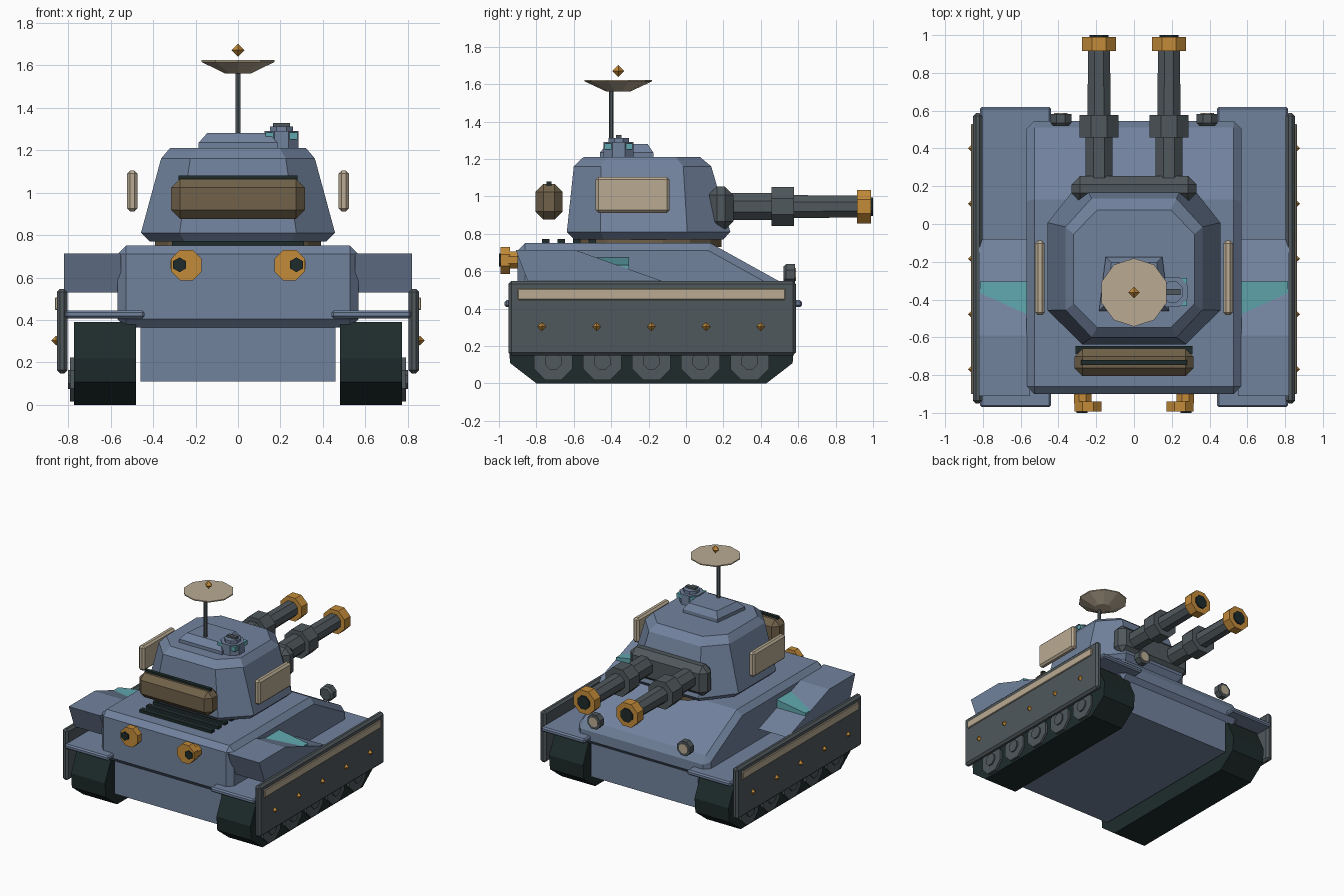
import bpy, bmesh, math
from mathutils import Matrix, Vector

if "Cube" in bpy.data.objects:
    bpy.data.objects.remove(bpy.data.objects["Cube"])


def material(name, rgb):
    m = bpy.data.materials.new(name)
    m.use_nodes = True
    m.diffuse_color = (*rgb, 1)
    m.node_tree.nodes["Principled BSDF"].inputs["Base Color"].default_value = (*rgb, 1)
    return m


BLUE = material("slate blue", (0.165, 0.223, 0.337))
GREY = material("gunmetal grey", (0.08, 0.098, 0.107))
DARK = material("dark green", (0.013, 0.024, 0.024))
GOLD = material("gold", (0.55, 0.26, 0.042))
BEIGE = material("beige", (0.49, 0.41, 0.295))
BROWN = material("brown", (0.165, 0.122, 0.069))
CYAN = material("cyan", (0.117, 0.39, 0.43))


def finish(bm, name, mat, bevel=0):
    bmesh.ops.recalc_face_normals(bm, faces=bm.faces)
    if bevel:
        edges = [e for e in bm.edges if e.calc_face_angle(0) > math.radians(40)]
        bmesh.ops.bevel(bm, geom=edges, offset=bevel, segments=1, affect='EDGES', profile=0.5)
    me = bpy.data.meshes.new(name)
    bm.to_mesh(me)
    bm.free()
    me.materials.append(mat)
    ob = bpy.data.objects.new(name, me)
    bpy.context.scene.collection.objects.link(ob)
    return ob


def box(name, mat, x, y, z, bevel=0):
    """Box given by its (min, max) range on each axis."""
    bm = bmesh.new()
    bmesh.ops.create_cube(bm, size=1)
    for v in bm.verts:
        v.co = Vector([(a + b) / 2 + c * (b - a) for c, (a, b) in zip(v.co, (x, y, z))])
    return finish(bm, name, mat, bevel)


def loft(name, mat, rings, bevel=0):
    """Skin closed rings of equal length and cap both ends."""
    bm = bmesh.new()
    loops = [[bm.verts.new(p) for p in r] for r in rings]
    n = len(loops[0])
    for a, b in zip(loops, loops[1:]):
        for i in range(n):
            bm.faces.new((a[i], a[(i + 1) % n], b[(i + 1) % n], b[i]))
    bm.faces.new(loops[0])
    bm.faces.new(loops[-1])
    return finish(bm, name, mat, bevel)


def extrude_x(name, mat, profile, x0, x1, bevel=0):
    return loft(name, mat, [[(x, y, z) for y, z in profile] for x in (x0, x1)], bevel)


def turned(name, mat, axis, center, steps, sides=8):
    """Flat-sided turned part; steps are (position along axis, apothem)."""
    rings = []
    for t, r in steps:
        ring = []
        for i in range(sides):
            a = 2 * math.pi * (i + 0.5) / sides
            u, v = [f(a) * r / math.cos(math.pi / sides) for f in (math.cos, math.sin)]
            off = {'X': (t, u, v), 'Y': (u, t, v), 'Z': (u, v, t)}[axis]
            ring.append(Vector(center) + Vector(off))
        rings.append(ring)
    return loft(name, mat, rings)


def diamond(name, mat, center, r):
    bm = bmesh.new()
    bmesh.ops.create_cone(bm, segments=4, radius1=r, radius2=0, depth=r, cap_ends=False,
                          matrix=Matrix.Translation((0, 0, r / 2)))
    low = bmesh.ops.duplicate(bm, geom=bm.verts[:] + bm.edges[:] + bm.faces[:])
    for v in [g for g in low["geom"] if isinstance(g, bmesh.types.BMVert)]:
        v.co.z *= -1
    bmesh.ops.remove_doubles(bm, verts=bm.verts, dist=0.0001)
    bmesh.ops.translate(bm, verts=bm.verts, vec=center)
    return finish(bm, name, mat)


def mirrored(s, lo, hi):
    return tuple(sorted((s * lo, s * hi)))


# Hull
box("lower_hull", BLUE, (-.46, .46), (-.86, .51), (.11, .4))
extrude_x("upper_hull", BLUE, [(-.9, .365), (-.9, .75), (.13, .75), (.545, .52), (.545, .365)],
          -.568, .568, .04)
for i in range(4):
    y = -.75 + .083 * i
    box(f"engine_louvre_{i + 1}", DARK, (-.31, .31), (y - .02, y + .02), (.735, .772))

# Running gear, skirts and sponsons, repeated on each side
TRACK = [(-.8, 0), (.43, 0), (.57, .108), (.58, .22), (.5, .39), (-.87, .39), (-.95, .22), (-.94, .108)]
SPONSON = [(-.91, .712), (-.59, .712), (-.08, .53), (-.84, .53)]
for s, side in ((1, "left"), (-1, "right")):
    extrude_x(side + "_track", DARK, TRACK, s * .48, s * .772)
    for i in range(5):
        y = -.71 + .2625 * i
        turned(f"{side}_wheel_{i + 1}", GREY, 'X', (0, y, .12), [(s * .74, .103), (s * .79, .103)])
        turned(f"{side}_wheel_hub_{i + 1}", GREY, 'X', (0, y, .12), [(s * .78, .045), (s * .8, .045)])
        diamond(f"{side}_skirt_bolt_{i + 1}", GOLD, (s * .856, -.77 + .2925 * i, .303), .023)
    box(side + "_fender", BLUE, mirrored(s, .44, .815), (-.97, .62), (.408, .445), .01)
    box(side + "_skirt", GREY, mirrored(s, .803, .853), (-.95, .587), (.148, .547), .016)
    box(side + "_skirt_stripe", BEIGE, mirrored(s, .845, .862), (-.9, .53), (.447, .507), .004)
    extrude_x(side + "_sponson", BLUE, SPONSON, s * .55, s * .82)
    # Vision wedge rising from the sponson slope
    loft(side + "_sponson_window", CYAN,
         [[(s * x, -.5, .6), (s * x, -.5, z), (s * x, -.305, z), (s * x, -.305, .6)]
          for x, z in ((.56, .673), (.815, .632))])
    # Rear lamp
    turned(side + "_rear_lamp", GREY, 'Y', (s * .387, 0, .582), [(.52, .042), (.535, .055), (.582, .055)])
    turned(side + "_rear_lamp_lens", BEIGE, 'Y', (s * .387, 0, .582), [(.58, .036), (.587, .036)])
    # Exhaust with an offset outlet
    turned(side + "_exhaust_pipe", GOLD, 'Y', (s * .272, 0, .66), [(-.86, .046), (-.95, .046)])
    turned(side + "_exhaust_head", GOLD, 'Y', (s * .243, 0, .658), [(-.94, .072), (-.992, .072)])
    turned(side + "_exhaust_outlet", DARK, 'Y', (s * .275, 0, .66), [(-.98, .03), (-1, .03)], 6)

# Turret
def octagon(x, cx, front, cf, rear, cr, z):
    half = [(cx, front), (x, front + cf), (x, rear - cr), (cx, rear)]
    return [(px, py, z) for px, py in half] + [(-px, py, z) for px, py in reversed(half)]


turned("turret_ring", BROWN, 'Z', (0, -.2, 0), [(.73, .39), (.78, .39)], 16)
loft("turret_body", BLUE, [
    octagon(.415, .25, -.6, .16, .2, .2, .77),
    octagon(.457, .275, -.637, .18, .237, .23, .81),
    octagon(.362, .225, -.6, .145, .135, .15, 1.16),
    octagon(.32, .195, -.548, .125, .075, .13, 1.21)])
box("gun_mantlet", GREY, (-.332, .332), (.12, .253), (.82, 1.053), .045)

# Twin guns and turret side panels
for s, side in ((1, "left"), (-1, "right")):
    c = (s * .185, 0, .945)
    turned(side + "_barrel", GREY, 'Y', c, [(.2, .072), (.5, .072), (.52, .062), (.93, .058)])
    turned(side + "_barrel_sleeve", GREY, 'Y', c, [(.458, .104), (.578, .104)])
    turned(side + "_muzzle", GOLD, 'Y', c, [(.915, .09), (.99, .09)])
    turned(side + "_bore", DARK, 'Y', c, [(.98, .05), (1, .05)])
    box(side + "_turret_panel", BEIGE, mirrored(s, .473, .523), (-.483, -.088), (.912, 1.103), .014)

# Stowage bin on the turret front
box("stowage_bin", BROWN, (-.315, .315), (-.805, -.66), (.876, 1.065), .042)
box("stowage_strap", DARK, (-.28, .28), (-.747, -.72), (1.05, 1.08))

# Roof plate, cupola and hatch
loft("roof_plate", BLUE, [
    [(-.185, -.46, 1.2), (.185, -.46, 1.2), (.15, -.175, 1.2), (-.15, -.175, 1.2)],
    [(-.185, -.46, 1.235), (.185, -.46, 1.235), (.15, -.175, 1.235), (-.15, -.175, 1.235)],
    [(-.145, -.42, 1.28), (.145, -.42, 1.28), (.12, -.205, 1.28), (-.12, -.205, 1.28)]])
HATCH = (.205, -.36, 0)
turned("cupola", BLUE, 'Z', HATCH, [(1.2, .08), (1.29, .08)])
turned("cupola_hatch", BLUE, 'Z', HATCH, [(1.29, .055), (1.312, .055)])
box("hatch_handle", GREY, (.165, .245), (-.375, -.345), (1.305, 1.327))
for i in range(4):
    a = math.pi * (i / 2 + .25)
    x, y = HATCH[0] + .078 * math.cos(a), HATCH[1] + .078 * math.sin(a)
    box(f"periscope_{i + 1}", CYAN, (x - .02, x + .02), (y - .02, y + .02), (1.25, 1.283))

# Dish antenna
turned("antenna_mast", GREY, 'Z', (0, -.4, 0), [(1.27, .011), (1.58, .011)], 6)
turned("antenna_dish", BEIGE, 'Z', (0, -.362, 0), [(1.56, .06), (1.615, .172), (1.623, .172)], 10)
diamond("antenna_tip", GOLD, (0, -.362, 1.67), .031)
